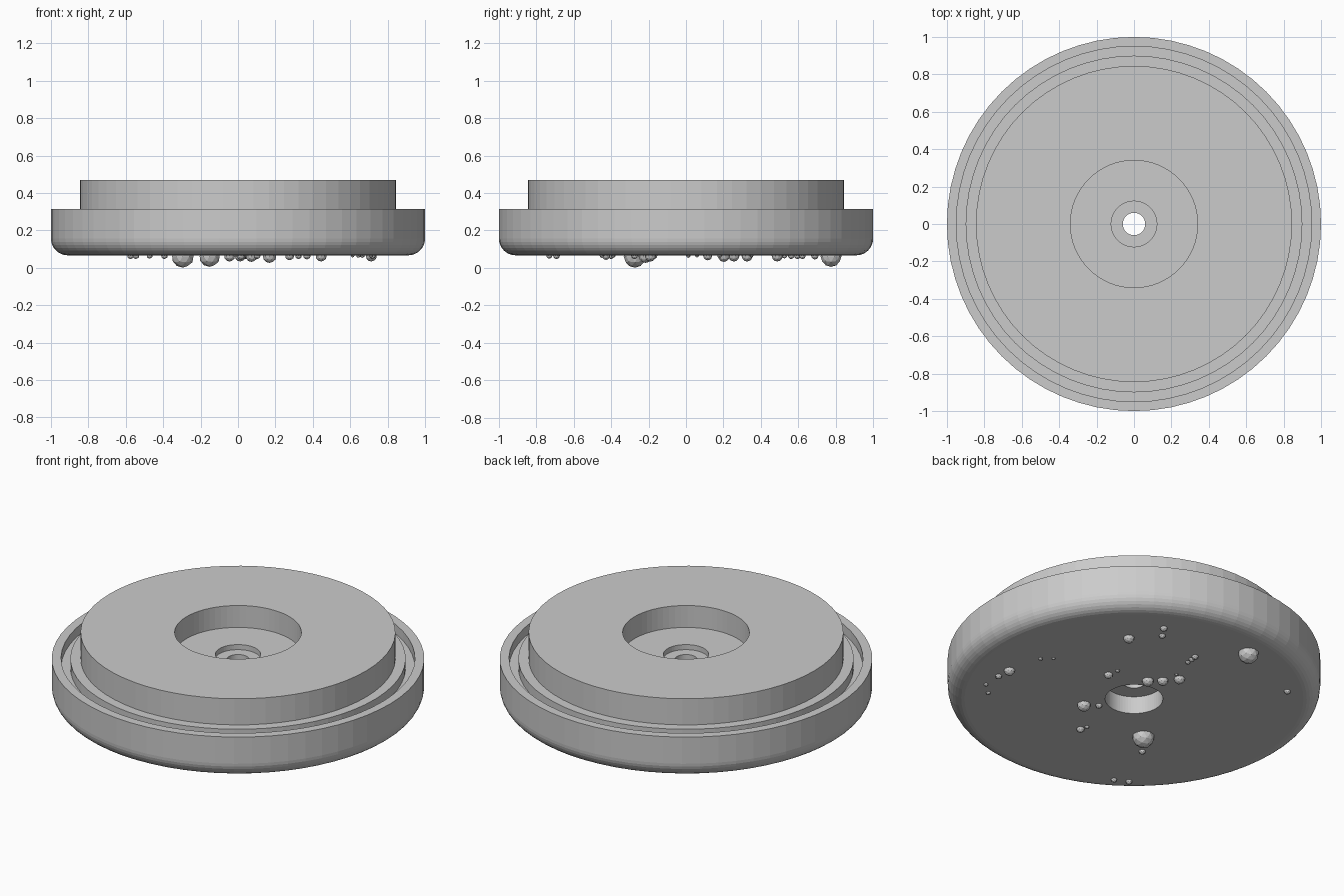
import bpy, bmesh, math
from mathutils import Matrix, Vector

if "Cube" in bpy.data.objects:
    bpy.data.objects.remove(bpy.data.objects["Cube"], do_unlink=True)

SEGMENTS = 64
BASE_Z, RIM_Z, TOP_Z = 0.067, 0.315, 0.47
FILLET = 0.09

grey = bpy.data.materials.new("light grey")
grey.use_nodes = True
colour = (0.6, 0.6, 0.6, 1.0)
grey.diffuse_color = colour
grey.node_tree.nodes["Principled BSDF"].inputs["Base Color"].default_value = colour


def add_object(name, bm):
    mesh = bpy.data.meshes.new(name)
    bm.to_mesh(mesh)
    bm.free()
    mesh.materials.append(grey)
    obj = bpy.data.objects.new(name, mesh)
    bpy.context.collection.objects.link(obj)
    return obj


def lathe(name, profile):
    """Spin a closed (radius, height) outline around the z axis."""
    bm = bmesh.new()
    verts = [bm.verts.new((r, 0, z)) for r, z in profile]
    edges = [bm.edges.new((a, b)) for a, b in zip(verts, verts[1:] + verts[:1])]
    bmesh.ops.spin(bm, geom=verts + edges, cent=(0, 0, 0), axis=(0, 0, 1),
                   angle=math.tau, steps=SEGMENTS, use_merge=True)
    bmesh.ops.remove_doubles(bm, verts=bm.verts, dist=0.0001)
    bmesh.ops.recalc_face_normals(bm, faces=bm.faces)
    return add_object(name, bm)


# Body: rounded dish, rim groove, raised disc, stepped centre recess and bore
fillet = []
for i in range(9):
    a = math.radians(90) * i / 8
    fillet.append((1 - FILLET + FILLET * math.sin(a),
                   BASE_Z + FILLET - FILLET * math.cos(a)))

outline = [(0.155, BASE_Z)] + fillet + [
    (1.0, RIM_Z), (0.95, RIM_Z),                    # outer rim
    (0.95, 0.26), (0.9, 0.26), (0.9, RIM_Z),        # groove
    (0.845, RIM_Z), (0.845, TOP_Z),                 # raised disc
    (0.34, TOP_Z), (0.34, 0.34),                    # wide recess
    (0.122, 0.34), (0.122, 0.31),                   # small counterbore
    (0.06, 0.31), (0.06, 0.17), (0.155, 0.17),      # through hole and lower bore
]
lathe("dish_body", outline)

# Droplets scattered under the base: across, along, radius
droplets = [
    (.18, .76, .02), (.17, .68, .018), (-.01, .66, .03), (-.49, .45, .012),
    (-.42, .45, .01), (-.66, .33, .03), (-.72, .27, .018), (-.79, .18, .012),
    (-.78, .09, .012), (-.13, .27, .024), (-.08, .31, .012), (-.27, -.05, .037),
    (-.19, -.06, .018), (-.295, -.31, .022), (-.26, -.29, .012), (.04, -.4, .06),
    (.03, -.56, .018), (-.13, -.86, .016), (-.05, -.88, .018), (.08, .2, .032),
    (.16, .2, .03), (.25, .215, .03), (.235, .26, .01), (.34, .45, .018),
    (.32, .42, .015), (.3, .39, .013), (.627, .48, .056), (.825, .065, .018),
]
turn = Matrix.Rotation(math.radians(48.5), 4, 'Z')
bm = bmesh.new()
for across, along, radius in droplets:
    centre = turn @ Vector((along, across, BASE_Z - 0.1 * radius))
    bmesh.ops.create_icosphere(bm, subdivisions=2, radius=radius,
                               matrix=Matrix.Translation(centre))
add_object("underside_droplets", bm)
